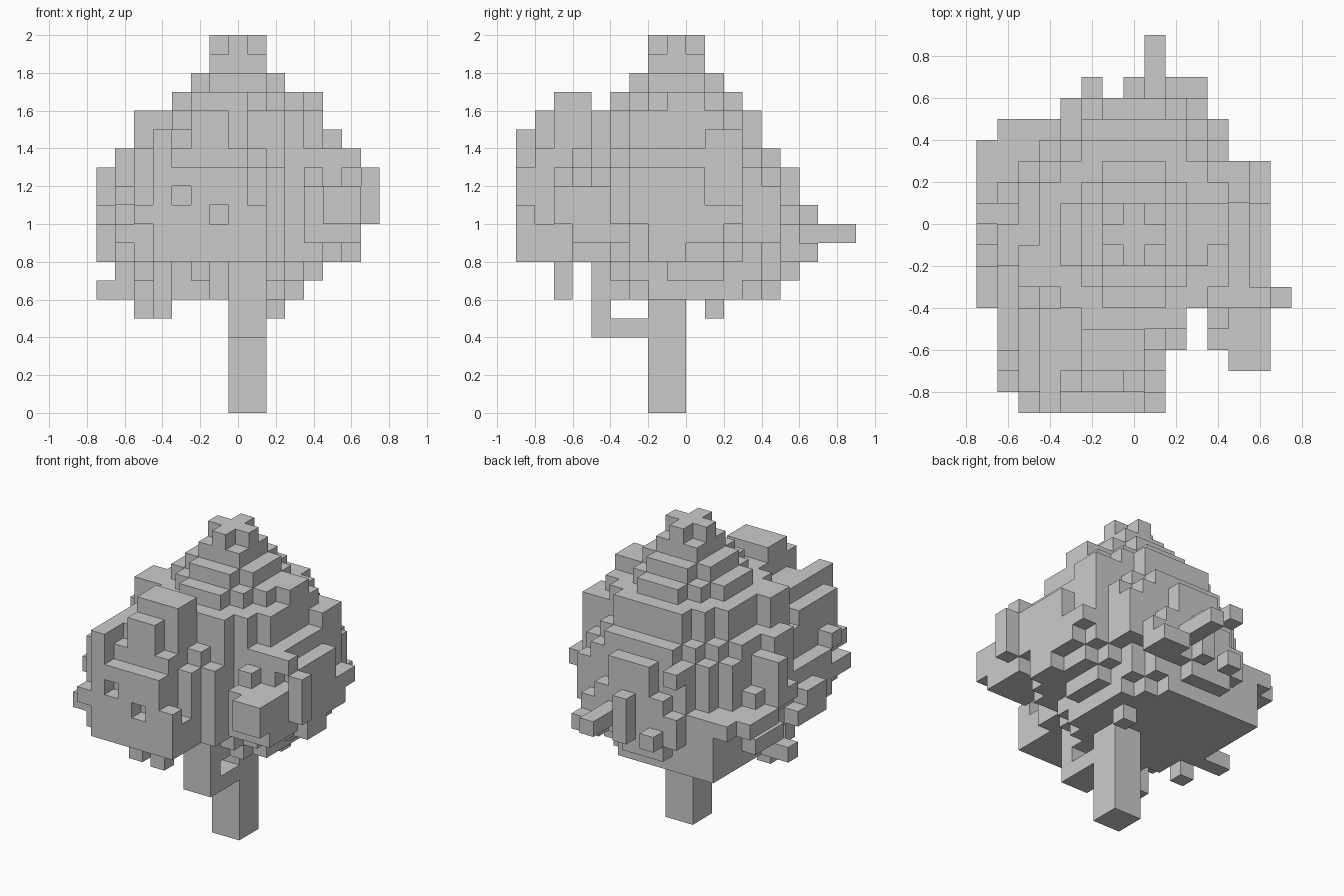
import bpy
import bmesh
import random

random.seed(4)

default_cube = bpy.data.objects.get("Cube")
if default_cube:
    bpy.data.objects.remove(default_cube, do_unlink=True)

UNIT = 0.1                      # edge of one block
ORIGIN = (-0.75, -0.9, 0.0)     # corner of the block grid
AXIS_X, AXIS_Y = 7, 8           # block column under the crown's tip


def box(x0, x1, y0, y1, z0, z1):
    """Blocks of the grid filled by a box."""
    return {(x, y, z)
            for x in range(x0, x1)
            for y in range(y0, y1)
            for z in range(z0, z1)}


def boxes(*rows):
    return set().union(*(box(*row) for row in rows))


def disc(z, radius, lean):
    """One round layer of blocks, leaning away from the crown's axis."""
    return {(x, y, z)
            for x in range(15)
            for y in range(18)
            if (x - AXIS_X + lean) ** 2 + (y - AXIS_Y - lean) ** 2 <= radius ** 2}


def make_object(name, blocks, solid, material):
    """Mesh the sides of the blocks that are open to the air."""
    bm = bmesh.new()
    corners = {}

    def corner(key):
        if key not in corners:
            corners[key] = bm.verts.new([o + UNIT * k for o, k in zip(ORIGIN, key)])
        return corners[key]

    for block in sorted(blocks):
        for axis in range(3):
            u, v = (axis + 1) % 3, (axis + 2) % 3
            for side in (0, 1):
                neighbour = list(block)
                neighbour[axis] += 2 * side - 1
                if tuple(neighbour) in solid:
                    continue
                ring = []
                for du, dv in ((0, 0), (1, 0), (1, 1), (0, 1)):
                    key = list(block)
                    key[axis] += side
                    key[u] += du
                    key[v] += dv
                    ring.append(corner(tuple(key)))
                bm.faces.new(ring if side else ring[::-1])
    mesh = bpy.data.meshes.new(name)
    bm.to_mesh(mesh)
    bm.free()
    mesh.materials.append(material)
    obj = bpy.data.objects.new(name, mesh)
    bpy.context.collection.objects.link(obj)
    return obj


def make_material(name, colour):
    material = bpy.data.materials.new(name)
    material.use_nodes = True
    material.diffuse_color = colour
    material.node_tree.nodes["Principled BSDF"].inputs["Base Color"].default_value = colour
    return material


grey = make_material("plain grey", (0.6, 0.6, 0.6, 1.0))

# Trunk with a bent side branch
trunk = boxes((7, 9, 7, 9, 0, 8),
              (7, 9, 4, 7, 4, 5),
              (7, 9, 4, 5, 5, 8))

# Stepped crown, from the lowest layer to the tip
crown = set()
radii = [4.5, 5.1, 5.5, 6.1, 6.4, 6.3, 6.1, 5.4, 4.8, 4.5, 3.5, 2.5, 1.5, 1.2]
for layer, radius in enumerate(radii):
    crown |= disc(6 + layer, radius, 1 if layer < 2 else 0)

# Ragged edge around the widest layers
for x, y, z in sorted(crown):
    if 7 < z < 13 and x > 3 and y > 4:
        dx, dy = x - AXIS_X, y - AXIS_Y
        if abs(dx) > abs(dy):
            outer = (x + (1 if dx > 0 else -1), y, z)
        else:
            outer = (x, y + (1 if dy > 0 else -1), z)
        if outer not in crown and random.random() < 0.12:
            if 0 < outer[0] < 14 and outer[1] < 15:
                crown.add(outer)

# Hollow beside the front lobe
crown -= boxes((9, 15, 0, 4, 6, 16), (10, 11, 4, 5, 6, 14))

# Front lobe of foliage
lobe = boxes((3, 9, 0, 5, 8, 10),
             (8, 9, 0, 1, 10, 11),
             (3, 8, 0, 5, 10, 12),
             (4, 8, 0, 3, 12, 13),
             (2, 8, 1, 5, 8, 14),
             (3, 8, 2, 5, 14, 15),
             (3, 4, 0, 4, 12, 15),
             (5, 8, 2, 4, 14, 17),
             (5, 7, 1, 3, 14, 16),
             (8, 9, 2, 3, 10, 13),
             (8, 9, 4, 5, 10, 14),
             (9, 10, 3, 5, 8, 13),
             (2, 3, 0, 2, 10, 11),
             (1, 3, 1, 4, 9, 10),
             (1, 3, 2, 3, 11, 12),
             (1, 2, 3, 6, 8, 11),
             (6, 7, 2, 3, 6, 8))
lobe -= box(6, 7, 0, 1, 10, 11) | box(4, 5, 0, 1, 11, 12)

# Twigs on the back
back_twigs = boxes((8, 9, 14, 18, 9, 10),
                   (7, 8, 14, 16, 8, 11),
                   (9, 11, 14, 16, 8, 9),
                   (5, 6, 14, 16, 8, 9),
                   (4, 11, 13, 15, 9, 10),
                   (4, 9, 13, 15, 8, 9),
                   (2, 6, 11, 14, 6, 10),
                   (1, 4, 12, 14, 9, 10),
                   (11, 12, 12, 14, 9, 12))

# Twigs on the model's right
right_twigs = boxes((0, 2, 10, 13, 9, 10),
                    (0, 1, 5, 8, 8, 9),
                    (0, 1, 5, 7, 9, 10),
                    (0, 2, 8, 10, 10, 11),
                    (0, 2, 9, 10, 11, 13),
                    (1, 3, 7, 9, 12, 14),
                    (2, 4, 4, 12, 8, 12),
                    (0, 2, 8, 9, 6, 7),
                    (2, 4, 6, 8, 14, 16))

# Twigs on the model's left
left_twigs = boxes((13, 14, 6, 12, 10, 11),
                   (12, 14, 8, 11, 9, 10),
                   (12, 14, 7, 9, 8, 9),
                   (11, 13, 10, 12, 13, 15),
                   (11, 14, 5, 6, 13, 14),
                   (10, 11, 5, 6, 14, 16),
                   (11, 12, 7, 8, 13, 15),
                   (14, 15, 5, 6, 10, 13),
                   (11, 14, 3, 6, 9, 12),
                   (12, 14, 2, 4, 10, 12),
                   (10, 12, 8, 10, 15, 17))

# Twigs hanging below
low_twigs = boxes((2, 3, 7, 8, 5, 8),
                  (3, 4, 4, 5, 5, 8),
                  (9, 10, 10, 11, 5, 6))

# Each block belongs to the first part that claims it
parts = {"trunk": trunk, "crown": crown, "front_lobe": lobe,
         "back_twigs": back_twigs, "right_twigs": right_twigs,
         "left_twigs": left_twigs, "low_twigs": low_twigs}
solid = set().union(*parts.values())
taken = set()
for name, blocks in parts.items():
    make_object(name, blocks - taken, solid, grey)
    taken |= blocks
